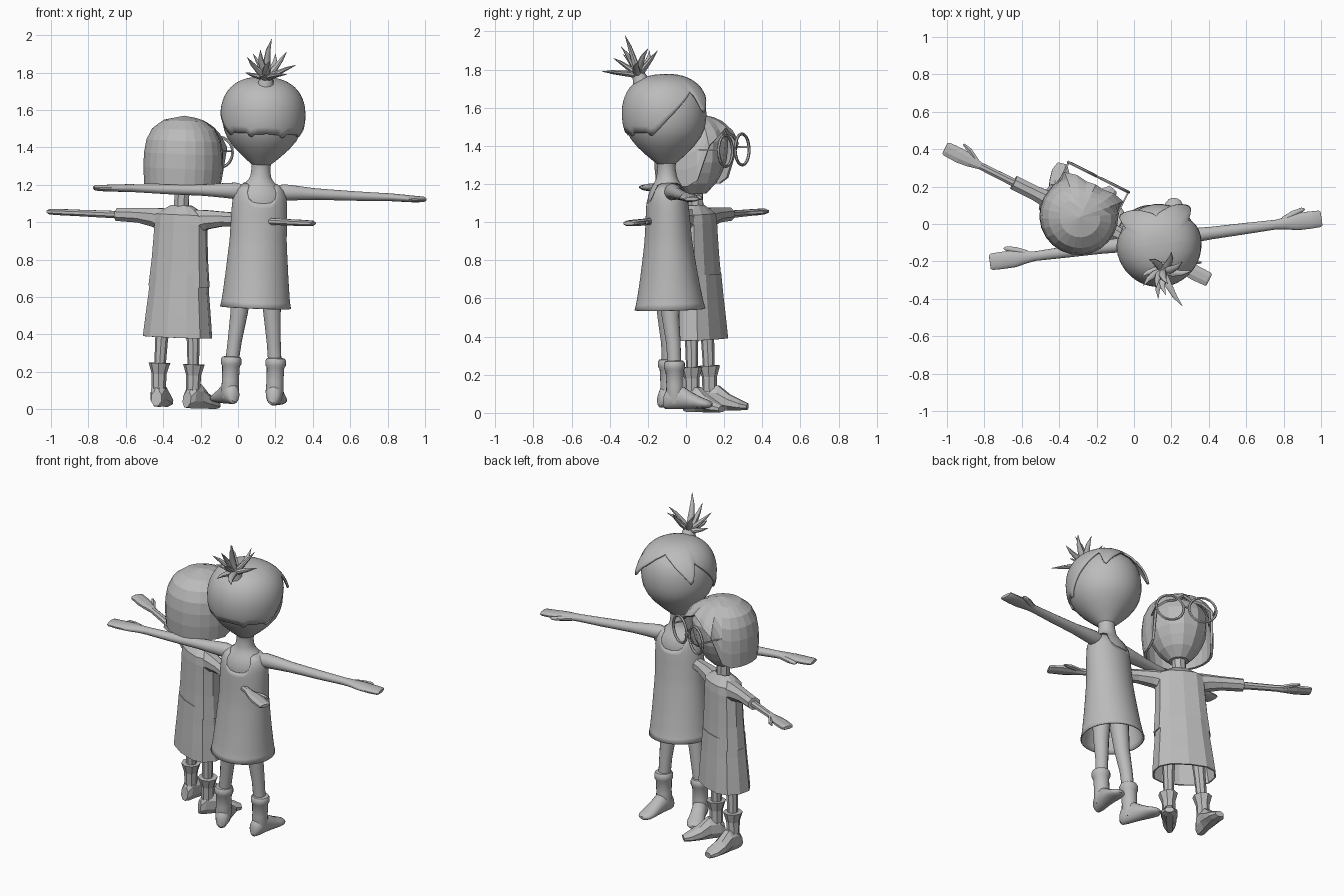
import bpy, bmesh, math
from mathutils import Matrix, Vector

if "Cube" in bpy.data.objects:
    bpy.data.objects.remove(bpy.data.objects["Cube"])

grey = bpy.data.materials.new("plain grey")
grey.diffuse_color = (0.5, 0.5, 0.5, 1)
grey.use_nodes = True
grey.node_tree.nodes["Principled BSDF"].inputs["Base Color"].default_value = grey.diffuse_color


def prof(*pts):
    """Piecewise linear function through (position, value) points."""
    def f(x):
        if x <= pts[0][0]:
            return pts[0][1]
        for (x0, y0), (x1, y1) in zip(pts, pts[1:]):
            if x <= x1:
                return y0 + (y1 - y0) * (x - x0) / (x1 - x0)
        return pts[-1][1]
    return f


def finish(name, rings, M, smooth, caps, thick=0):
    bm = bmesh.new()
    rv = [[bm.verts.new(M @ Vector(p)) for p in r] for r in rings]
    n = len(rv[0])
    for r0, r1 in zip(rv, rv[1:]):
        for i in range(n):
            bm.faces.new((r0[i], r0[(i + 1) % n], r1[(i + 1) % n], r1[i]))
    if caps:
        bm.faces.new(rv[0])
        bm.faces.new(rv[-1])
    bmesh.ops.remove_doubles(bm, verts=bm.verts, dist=0.0004)
    bmesh.ops.recalc_face_normals(bm, faces=bm.faces)
    me = bpy.data.meshes.new(name)
    bm.to_mesh(me)
    bm.free()
    ob = bpy.data.objects.new(name, me)
    bpy.context.collection.objects.link(ob)
    me.materials.append(grey)
    if thick:
        mod = ob.modifiers.new("thickness", 'SOLIDIFY')
        mod.thickness = thick
        mod.offset = -1
    if smooth:
        bpy.ops.object.select_all(action='DESELECT')
        ob.select_set(True)
        bpy.context.view_layer.objects.active = ob
        bpy.ops.object.shade_smooth_by_angle(angle=math.radians(40))
    return ob


def tube(name, M, rings, seg=12, smooth=True):
    """Loft of ellipses: each ring is (centre, half width, half height)."""
    d = Vector(rings[-1][0]) - Vector(rings[0][0])
    q = d.to_track_quat('Z', 'Y')
    out = []
    for c, a, b in rings:
        out.append([Vector(c) + q @ Vector((a * math.cos(t), b * math.sin(t), 0))
                    for t in (2 * math.pi * (i + .5) / seg for i in range(seg))])
    return finish(name, out, M, smooth, True)


def shell(name, M, r, top, bot, seg=32, rows=14, ky=lambda z: 1, flare=None,
          thick=0, power=1, box=1, smooth=True):
    """Upright turned form; top and bottom edges may vary with the angle from the front."""
    rings = []
    for j in range(rows + 1):
        t = j / rows
        ring = []
        for i in range(seg):
            a = 360 * i / seg
            az = min(a, 360 - a)
            zt = top(az) if callable(top) else top
            zb = bot(az) if callable(bot) else bot
            z = zt + (zb - zt) * t ** power
            rr = r(z) + (flare(az) * t ** 2 if flare else 0)
            s, c = math.sin(math.radians(a)), math.cos(math.radians(a))
            s = math.copysign(abs(s) ** box, s)
            c = math.copysign(abs(c) ** box, c)
            ring.append((rr * s, rr * c * ky(z), z))
        rings.append(ring)
    return finish(name, rings, M, smooth, not thick, thick)


def frame(x, y, z, turn, back, side):
    return (Matrix.Translation((x, y, z)) @ Matrix.Rotation(math.radians(turn), 4, 'Z')
            @ Matrix.Rotation(back, 4, 'X') @ Matrix.Rotation(side, 4, 'Y'))


def foot(name, M, s, hip, turn, rings, seg, smooth):
    F = M @ Matrix.Translation((s * hip, 0, 0)) @ Matrix.Rotation(-s * math.radians(turn), 4, 'Z')
    tube(name, F, [((0, v, z), a, b) for v, z, a, b in rings], seg, smooth)


# ---------- tall figure, smooth ----------
T = frame(.073, -.07, .004, 7.4, .03, .035)


def dome(z0, h, R, p, n=14):
    return [(z0 + h * math.sin(k / n * math.pi / 2),
             R * (1 - math.sin(k / n * math.pi / 2) ** p) ** (1 / p)) for k in range(n + 1)]


head_r = prof((1.30, .045), (1.325, .075), (1.36, .115), (1.40, .155), (1.45, .193),
              (1.50, .212), *dome(1.56, .20, .217, 2.4))
hair_r = prof((1.40, .165), (1.45, .202), (1.50, .220), *dome(1.56, .215, .226, 2.4))
shell("tall_head", T, head_r, 1.76, 1.30, power=1.5)
hair_edge = prof((0, 1.73), (15, 1.70), (35, 1.63), (47, 1.565), (55, 1.69), (72, 1.63),
                 (90, 1.56), (105, 1.50), (118, 1.455), (124, 1.475), (150, 1.475),
                 (156, 1.45), (162, 1.47), (180, 1.475))
shell("tall_hair", T, hair_r, 1.775, hair_edge, seg=96, rows=14, power=1.8, thick=.012,
      flare=prof((0, 0), (20, .008), (47, .04), (56, .008), (80, .002), (180, .002)))

# spiky hair tuft
I = Matrix.Identity(4)
base = Vector((.155, -.25, 1.77))
tube("hair_tuft_base", I, [((.145, -.23, 1.72), .05, .05), ((.155, -.25, 1.78), .032, .032),
                           ((.157, -.256, 1.81), .02, .02)])
for n, tip in enumerate([(.18, -.32, 1.98), (.26, -.44, 1.79), (.17, -.38, 1.86), (.04, -.28, 1.80),
                         (.08, -.19, 1.90), (.26, -.20, 1.91), (.31, -.25, 1.84), (.12, -.34, 1.92),
                         (.05, -.33, 1.88), (.20, -.15, 1.90), (.13, -.40, 1.78)]):
    d = Vector(tip) - base
    side = d.cross(Vector((.3, .2, 1))).normalized() * .012
    tube("hair_spike_%d" % n, I, [(base, .018, .018), (base + d * .35 + side, .021, .015),
                                  (base + d * .7 + side, .013, .010), (tip, .001, .001)], 8)

# torso and sleeveless dress
ky = prof((.54, .98), (.75, .88), (1.0, .77), (1.18, .72), (1.24, .95))
torso = [(.9, .146), (1.05, .143), (1.13, .138), (1.17, .122), (1.195, .095), (1.215, .07),
         (1.24, .056), (1.28, .05), (1.34, .056)]
shell("tall_torso", T, prof(*torso), 1.33, .9, ky=ky, rows=24)
dress = [(.54, .190), (.58, .182), (.7, .170), (.85, .157)] + [(z, r + .007) for z, r in torso]
shell("tall_dress", T, prof(*dress),
      prof((0, 1.10), (20, 1.105), (32, 1.13), (42, 1.195), (60, 1.205), (120, 1.205),
           (138, 1.195), (148, 1.13), (160, 1.105), (180, 1.10)),
      .54, seg=60, rows=20, ky=ky, thick=.008)

for s, side in ((-1, "left"), (1, "right")):
    # arm with flat mitten hand and thumb
    tube("tall_arm_" + side, T,
         [((s * u, .012, z), a, b) for u, z, a, b in
          [(.07, 1.155, .035, .035), (.13, 1.16, .043, .045), (.19, 1.16, .04, .040),
           (.3, 1.158, .034, .031), (.5, 1.155, .03, .026), (.65, 1.155, .026, .022),
           (.70, 1.155, .033, .021), (.76, 1.153, .046, .020), (.83, 1.15, .047, .018),
           (.885, 1.15, .045, .015), (.895, 1.15, .038, .009)]], 16)
    tube("tall_thumb_" + side, T,
         [((s * .69, .03, 1.153), .018, .015), ((s * .75, .058, 1.151), .017, .014),
          ((s * .80, .073, 1.149), .012, .010), ((s * .812, .075, 1.149), .004, .004)], 10)
    # leg, ankle boot and cuff
    tube("tall_leg_" + side, T,
         [((s * .075, -.01, .68), .058, .058), ((s * .09, -.01, .5), .046, .046),
          ((s * .105, 0, .36), .038, .038), ((s * .12, 0, .2), .035, .035)], 16)
    tube("tall_boot_shaft_" + side, T,
         [((s * .12, 0, z), r, r) for z, r in
          [(.275, .036), (.272, .048), (.26, .055), (.235, .055), (.222, .047), (.15, .045),
           (.09, .048), (.05, .04)]], 20)
    foot("tall_boot_foot_" + side, T, s, .12, 15,
         [(-.062, .065, .018, .03), (-.05, .072, .034, .05), (-.02, .082, .044, .062),
          (.03, .082, .045, .062), (.08, .065, .046, .045), (.13, .051, .051, .031),
          (.165, .044, .047, .023), (.185, .041, .034, .017), (.195, .04, .015, .009)], 16, True)

# ---------- short figure, low-poly ----------
S = frame(-.335, .082, .006, -26.5, .012, .04)
shell("short_head", S, prof((1.14, .05), (1.165, .09), (1.23, .135), (1.32, .172), (1.42, .18),
                            (1.50, .145), (1.54, .06)), 1.53, 1.145, seg=12, rows=7, smooth=False)
# bob haircut, open around the face
shell("short_hair", S, prof((1.19, .203), (1.30, .212), (1.40, .208), (1.47, .188), (1.52, .148),
                            (1.55, .09), (1.565, 0)), 1.565,
      prof((0, 1.49), (15, 1.46), (30, 1.44), (45, 1.40), (60, 1.22), (75, 1.19), (180, 1.20)),
      seg=24, rows=6, power=1.5, thick=.015, smooth=False,
      flare=prof((0, .02), (15, .0), (30, .025), (45, .04), (60, .005), (75, 0)))

# round glasses
for s in (-1, 1):
    bpy.ops.mesh.primitive_torus_add(major_radius=.082, minor_radius=.008,
                                     major_segments=20, minor_segments=6)
    ob = bpy.context.object
    ob.name = "glasses_rim"
    ob.data.materials.append(grey)
    ob.matrix_world = (S @ Matrix.Translation((s * .098, .232, 1.37))
                       @ Matrix.Rotation(math.pi / 2, 4, 'X'))
    tube("glasses_temple", S, [((s * .178, .232, 1.38), .006, .006),
                               ((s * .178, .05, 1.38), .006, .006)], 4, False)
tube("glasses_bridge", S, [((-.02, .232, 1.38), .007, .007), ((.02, .232, 1.38), .007, .007)], 6, False)

# neck, tunic and skirt
shell("short_neck", S, lambda z: .042, 1.19, 1.05, seg=8, rows=1, smooth=False)
flat = lambda z: .60
shell("short_tunic", S, prof((.65, .172), (.8, .158), (.95, .150), (1.03, .148), (1.065, .115),
                             (1.085, .06)), 1.085, .65, seg=12, rows=9, ky=flat, box=.8,
      thick=.01, smooth=False)
shell("short_skirt", S, prof((.38, .192), (.5, .180), (.7, .158)), .72, .38, seg=12, rows=3,
      ky=lambda z: .66, box=.8, thick=.01, smooth=False)

for s, side in ((-1, "left"), (1, "right")):
    # sleeve, forearm, hand and thumb
    tube("short_sleeve_" + side, S,
         [((s * u, 0, z), a, b) for u, z, a, b in
          [(.09, 1.0, .06, .07), (.16, 1.015, .052, .054), (.25, 1.022, .042, .042),
           (.38, 1.022, .042, .038)]], 8, False)
    tube("short_arm_" + side, S,
         [((s * u, 0, 1.02), a, b) for u, a, b in
          [(.33, .024, .022), (.58, .021, .019), (.64, .036, .018), (.70, .044, .018),
           (.78, .041, .016), (.79, .034, .010)]], 8, False)
    tube("short_thumb_" + side, S,
         [((s * .60, .01, 1.02), .016, .013), ((s * .67, .05, 1.02), .015, .012),
          ((s * .71, .064, 1.02), .007, .006)], 6, False)
    # leg, flared sock cuff and shoe
    tube("short_leg_" + side, S, [((s * .085, 0, .55), .042, .042), ((s * .095, 0, .35), .034, .034),
                                  ((s * .103, 0, .12), .028, .028)], 8, False)
    tube("short_sock_" + side, S, [((s * .103, 0, .238), .058, .058), ((s * .103, 0, .18), .04, .04),
                                   ((s * .103, 0, .08), .038, .038)], 8, False)
    foot("short_shoe_" + side, S, s, .103, 14,
         [(-.05, .05, .03, .045), (-.02, .07, .042, .072), (.04, .068, .044, .07),
          (.10, .043, .052, .045), (.16, .027, .050, .029), (.20, .018, .028, .018)], 8, False)
